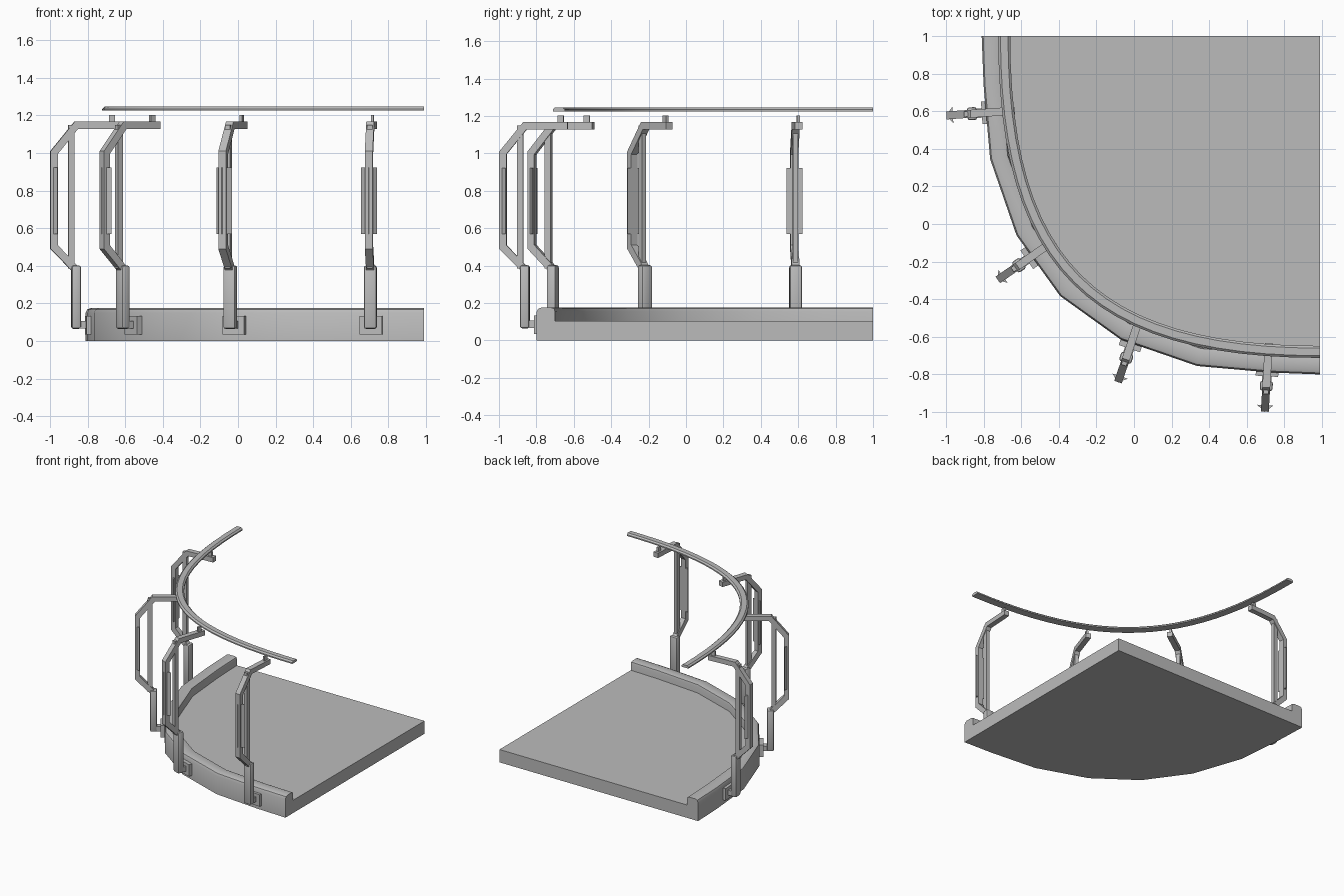
import bpy, bmesh, math
from mathutils import Vector, Matrix

if "Cube" in bpy.data.objects:
    bpy.data.objects.remove(bpy.data.objects["Cube"])

grey = bpy.data.materials.new("stone_grey")
grey.use_nodes = True
colour = (0.5, 0.5, 0.5, 1)
grey.diffuse_color = colour
grey.node_tree.nodes["Principled BSDF"].inputs["Base Color"].default_value = colour


def finish(name, bm, smooth=False):
    bmesh.ops.recalc_face_normals(bm, faces=bm.faces)
    mesh = bpy.data.meshes.new(name)
    bm.to_mesh(mesh)
    bm.free()
    mesh.materials.append(grey)
    obj = bpy.data.objects.new(name, mesh)
    bpy.context.collection.objects.link(obj)
    if smooth:
        bpy.ops.object.select_all(action='DESELECT')
        obj.select_set(True)
        bpy.context.view_layer.objects.active = obj
        bpy.ops.object.shade_smooth_by_angle(angle=math.radians(40))
    return obj


def prism(name, points, offset, matrix=None, bevel=0):
    """Extrude a planar outline of 3D points along an offset vector."""
    bm = bmesh.new()
    face = bm.faces.new([bm.verts.new(p) for p in points])
    out = bmesh.ops.extrude_face_region(bm, geom=[face])
    moved = [v for v in out["geom"] if isinstance(v, bmesh.types.BMVert)]
    bmesh.ops.translate(bm, verts=moved, vec=offset)
    if bevel:
        bmesh.ops.bevel(bm, geom=bm.edges[:], offset=bevel, segments=2,
                        profile=0.5, affect='EDGES')
    if matrix:
        bm.transform(matrix)
    return finish(name, bm, bevel > 0)


def sweep(name, path, section, smooth=True):
    """Sweep a closed section of (inward, z) pairs along a flat path."""
    bm = bmesh.new()
    rings = []
    for i, p in enumerate(path):
        a = (p - path[i - 1]).normalized() if i else Vector((0, -1))
        b = (path[i + 1] - p).normalized() if i < len(path) - 1 else Vector((1, 0))
        t = (a + b).normalized()
        n = Vector((-t.y, t.x))
        if i in (0, len(path) - 1):
            n = Vector((1, 0)) if i == 0 else Vector((0, 1))
        rings.append([bm.verts.new((*(p + n * d), z)) for d, z in section])
    k = len(section)
    for r, s in zip(rings, rings[1:]):
        for j in range(k):
            bm.faces.new((r[j], r[(j + 1) % k], s[(j + 1) % k], s[j]))
    bm.faces.new(rings[0])
    bm.faces.new(rings[-1][::-1])
    return finish(name, bm, smooth)


# Outer edge of the platform, mirrored over the diagonal
half = [(-0.81, 1), (-0.80, 0.74), (-0.765, 0.345), (-0.625, -0.06)]
outer = [Vector(p) for p in half + [(-0.393, -0.383)]
         + [(y - 0.01, x + 0.01) for x, y in reversed(half)]]

# Floor slab, kept just inside the curb's outer wall
centre = Vector((0.99, 1))
floor = [centre + (p - centre) * 0.98 for p in outer]
floor[0].y, floor[-1].x = 1, 0.99
prism("floor_slab", [(*p, 0) for p in floor] + [(0.99, 1, 0)], (0, 0, 0.105))

# Raised curb with rounded top edges
sweep("curb", outer, [(0, 0), (0, 0.15), (0.008, 0.168), (0.025, 0.175),
                      (0.08, 0.175), (0.095, 0.17), (0.1, 0.155), (0.1, 0)])

# Handrail along a smooth curve
ctrl = [Vector(p) for p in ((-0.69, 1), (-0.69, -0.21), (-0.22, -0.68), (0.99, -0.68))]


def bezier(t):
    u = 1 - t
    return (ctrl[0] * u**3 + ctrl[1] * 3 * u * u * t
            + ctrl[2] * 3 * u * t * t + ctrl[3] * t**3)


sweep("handrail", [bezier(i / 24) for i in range(25)],
      [(-0.032, 1.225), (-0.032, 1.235), (-0.02, 1.246),
       (0.02, 1.246), (0.032, 1.235), (0.032, 1.225)])


# Baluster parts are drawn in a local frame: x outward, y along the rail
def block(name, r0, r1, z0, z1, width, frame, bevel=0):
    w = width / 2
    pts = [(r0, -w, z0), (r1, -w, z0), (r1, -w, z1), (r0, -w, z1)]
    prism(name, pts, (0, width, 0), frame, bevel)


def bracket(name, frame):
    """Bent bar from the lower post out, up, and back to the rail."""
    outside = [(-0.037, 1.167), (0.2, 1.167), (0.328, 1.01), (0.328, 0.49), (0.215, 0.375)]
    inside = [(0.175, 0.39), (0.29, 0.51), (0.29, 0.995), (0.182, 1.128), (-0.037, 1.128)]
    bm = bmesh.new()
    sides = []
    for w in (-0.021, 0.021):
        sides.append([bm.verts.new((r, w, z)) for r, z in outside + inside])
    n = len(outside)
    for s in sides:
        for i in range(n - 1):
            bm.faces.new((s[i], s[i + 1], s[2 * n - 2 - i], s[2 * n - 1 - i]))
    a, b = sides
    for i in range(2 * n):
        j = (i + 1) % (2 * n)
        bm.faces.new((a[i], a[j], b[j], b[i]))
    bm.transform(frame)
    finish(name, bm)


balusters = [((-0.67, 0.60), (-1, -0.07)), ((-0.455, -0.11), (-0.82, -0.57)),
             ((0.02, -0.53), (-0.32, -0.95)), ((0.715, -0.67), (-0.06, -1))]
for i, (peg, direction) in enumerate(balusters, 1):
    frame = (Matrix.Translation((*peg, 0))
             @ Matrix.Rotation(math.atan2(direction[1], direction[0]), 4, 'Z'))
    bracket(f"bracket_{i}", frame)
    block(f"rail_peg_{i}", -0.016, 0.016, 1.16, 1.203, 0.015, frame)
    block(f"inner_bar_{i}", 0.2, 0.234, 0.385, 1.15, 0.028, frame)
    block(f"lower_post_{i}", 0.166, 0.217, 0.065, 0.402, 0.068, frame, 0.012)
    block(f"foot_{i}", 0.1, 0.19, 0.066, 0.106, 0.05, frame)
    block(f"wall_plate_{i}", 0.09, 0.14, 0.035, 0.132, 0.12, frame)
    # Wedge-shaped outer panel
    prism(f"outer_panel_{i}", [(0.33, 0, 0.57), (0.294, 0.043, 0.57), (0.294, -0.043, 0.57)],
          (0, 0, 0.352), frame)
